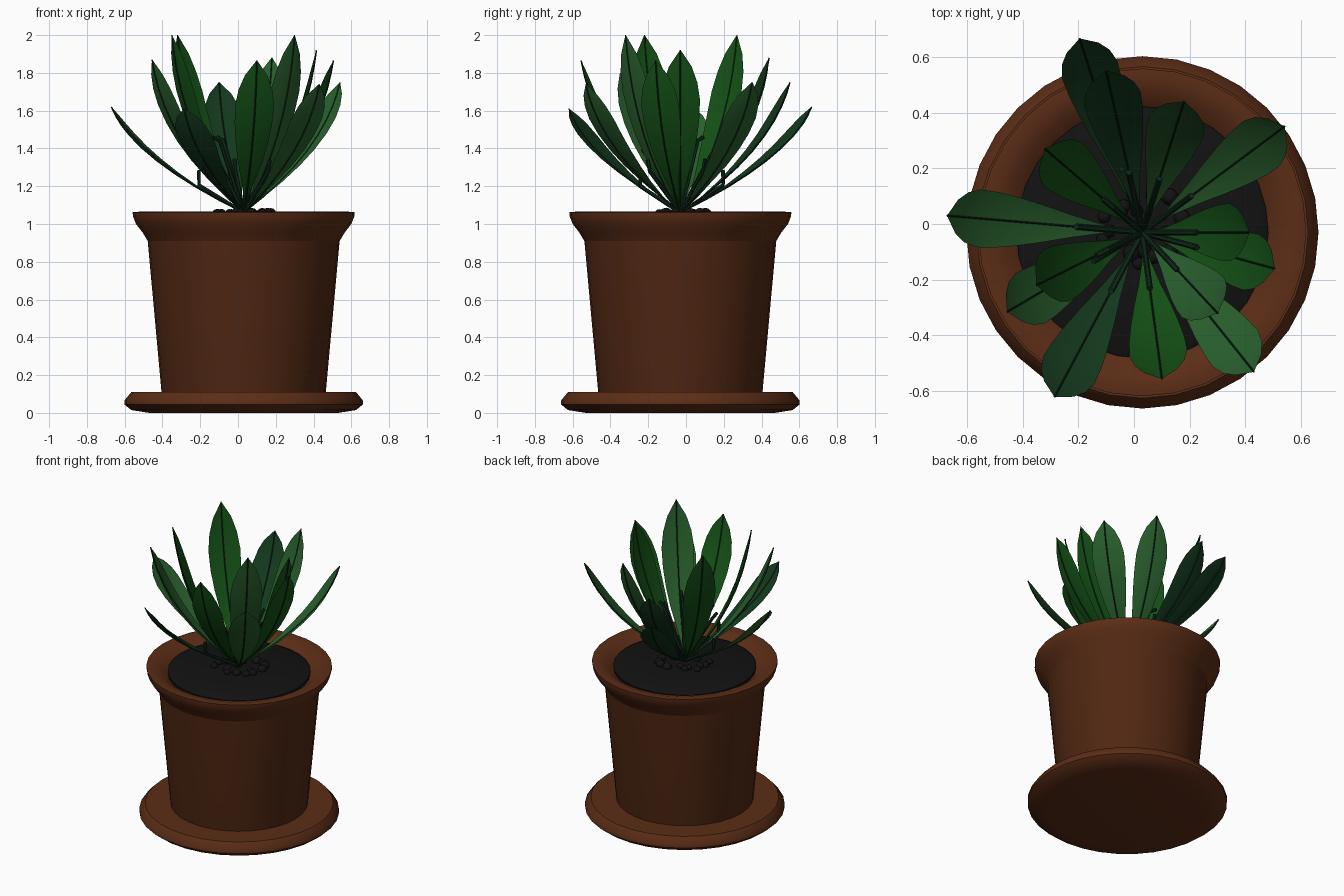
import bpy, bmesh, math, random
from mathutils import Vector

if "Cube" in bpy.data.objects:
    bpy.data.objects.remove(bpy.data.objects["Cube"])

random.seed(4)
CENTRE = Vector((0.03, -0.03, 0))
BASE = CENTRE + Vector((0, 0, 1.06))


def material(name, rgb):
    m = bpy.data.materials.new(name)
    m.diffuse_color = (*rgb, 1)
    m.use_nodes = True
    m.node_tree.nodes["Principled BSDF"].inputs["Base Color"].default_value = m.diffuse_color
    return m


TERRACOTTA = material("terracotta", (0.105, 0.026, 0.008))
DARK_TERRACOTTA = material("dark terracotta", (0.08, 0.02, 0.006))
SOIL = material("soil black", (0.006, 0.006, 0.006))
GREENS = {
    "light": material("light leaf green", (0.022, 0.115, 0.026)),
    "mid": material("mid leaf green", (0.007, 0.082, 0.008)),
    "dark": material("dark leaf green", (0.007, 0.042, 0.013)),
}
STEM = material("stem green", (0.004, 0.02, 0.008))


def finish(name, bm, mat, angle=40):
    me = bpy.data.meshes.new(name)
    bm.to_mesh(me)
    bm.free()
    ob = bpy.data.objects.new(name, me)
    bpy.context.collection.objects.link(ob)
    me.materials.append(mat)
    bpy.ops.object.select_all(action='DESELECT')
    ob.select_set(True)
    bpy.context.view_layer.objects.active = ob
    bpy.ops.object.shade_smooth_by_angle(angle=math.radians(angle))
    return ob


def lathe(name, profile, mat, n=32, closed=False):
    """Revolve (radius, z) points; end loops are capped unless closed."""
    bm = bmesh.new()
    rings = []
    for r, z in profile:
        rings.append([bm.verts.new(CENTRE + Vector((r * math.cos(a), r * math.sin(a), z)))
                      for a in (2 * math.pi * i / n for i in range(n))])
    pairs = list(zip(rings, rings[1:])) + ([(rings[-1], rings[0])] if closed else [])
    for a, b in pairs:
        for i in range(n):
            j = (i + 1) % n
            bm.faces.new((a[i], a[j], b[j], b[i]))
    if not closed:
        bm.faces.new(rings[0][::-1])
        bm.faces.new(rings[-1])
    bmesh.ops.recalc_face_normals(bm, faces=bm.faces)
    return finish(name, bm, mat)


def add_tube(bm, pts, radius, side, n=6):
    """Sweep a ring along a path that bends only in the plane normal to side."""
    rings = []
    for i, p in enumerate(pts):
        t = (pts[min(i + 1, len(pts) - 1)] - pts[max(i - 1, 0)]).normalized()
        up = side.cross(t)
        rings.append([bm.verts.new(p + radius * (math.cos(a) * side + math.sin(a) * up))
                      for a in (2 * math.pi * k / n for k in range(n))])
    for a, b in zip(rings, rings[1:]):
        for k in range(n):
            bm.faces.new((a[k], a[(k + 1) % n], b[(k + 1) % n], b[k]))
    bm.faces.new(rings[0][::-1])
    bm.faces.new(rings[-1])


# Saucer, pot body and flared rim
lathe("saucer", [(0.50, 0), (0.595, 0.015), (0.632, 0.045), (0.632, 0.065),
                 (0.595, 0.11), (0.40, 0.11)], TERRACOTTA)
lathe("pot_body", [(0.425, 0.05), (0.435, 0.11), (0.508, 0.91), (0.47, 0.95)], DARK_TERRACOTTA)
lathe("pot_rim", [(0.508, 0.91), (0.535, 0.955), (0.57, 1.0), (0.586, 1.04), (0.588, 1.062),
                  (0.555, 1.065), (0.50, 1.05), (0.45, 1.01), (0.44, 0.91)], TERRACOTTA, closed=True)

# Soil disc and loose clods around the stems
lathe("soil", [(0.44, 0.95), (0.452, 1.03), (0.43, 1.04), (0.2, 1.05)], SOIL)
bm = bmesh.new()
for i in range(18):
    a = i * 2.4
    r = random.uniform(0.06, 0.17)
    clod = bmesh.ops.create_icosphere(bm, subdivisions=2, radius=random.uniform(0.022, 0.032))["verts"]
    for v in clod:
        v.co.z *= 0.9
        v.co += CENTRE + Vector((r * math.cos(a), r * math.sin(a), 1.058))
finish("soil_clods", bm, SOIL)

# Leaf tips (x, y, z) and colour
LEAVES = [
    (-0.195, 0.665, 1.62, "dark"), (-0.67, 0.03, 1.62, "light"), (-0.285, -0.62, 1.61, "dark"),
    (0.54, 0.35, 1.75, "light"), (-0.10, 0.55, 1.75, "dark"), (0.43, -0.53, 1.74, "light"),
    (0.10, -0.555, 1.865, "mid"), (0.505, -0.16, 1.865, "mid"), (0.18, 0.44, 1.88, "light"),
    (-0.455, -0.315, 1.87, "light"), (0.415, -0.03, 1.92, "mid"), (-0.32, 0.27, 2.0, "mid"),
    (-0.35, -0.22, 2.0, "mid"), (0.30, -0.32, 2.0, "light"),
]
# Position along the leaf and half width there
WIDTHS = [(0, 0.008), (0.12, 0.014), (0.24, 0.04), (0.36, 0.067), (0.48, 0.087), (0.6, 0.1),
          (0.72, 0.104), (0.82, 0.09), (0.91, 0.06), (1, 0.002)]

stems = bmesh.new()
for number, (x, y, z, tone) in enumerate(LEAVES, 1):
    reach = Vector((x, y, 0)) - CENTRE
    R, H = reach.length, z - BASE.z
    out, up = reach.normalized(), Vector((0, 0, 1))
    side = up.cross(out)
    # Arching midline as a quadratic curve
    ctrl = BASE + out * 0.85 * R + up * H * (0.7 - 0.29 * H / 0.9)
    tip = BASE + out * R + up * H
    bm = bmesh.new()
    rows, mid = [], []
    for t, w in WIDTHS:
        p = BASE * (1 - t) ** 2 + ctrl * 2 * t * (1 - t) + tip * t * t
        tangent = ((ctrl - BASE) * (1 - t) + (tip - ctrl) * t).normalized()
        normal = tangent.cross(side)
        lift = normal * 0.2 * w
        rows.append([bm.verts.new(q) for q in (p - side * w + lift, p, p + side * w + lift)])
        mid.append(p)
    for a, b in zip(rows, rows[1:]):
        for k in range(2):
            bm.faces.new((a[k], a[k + 1], b[k + 1], b[k]))
    finish(f"leaf_{number}", bm, GREENS[tone])
    # Midrib plus a hooked stalk, steeper for the upright inner leaves
    add_tube(stems, mid, 0.004, side, 4)
    k = (H - 0.55) / 0.39
    elbow = BASE + out * (0.24 - 0.10 * k) + up * (0.14 + 0.24 * k)
    hook = elbow + out * 0.045 * k + up * (0.08 - 0.06 * k)
    add_tube(stems, [BASE, BASE.lerp(elbow, 0.5), elbow, hook], 0.011, side)
finish("stems_and_midribs", stems, STEM)
